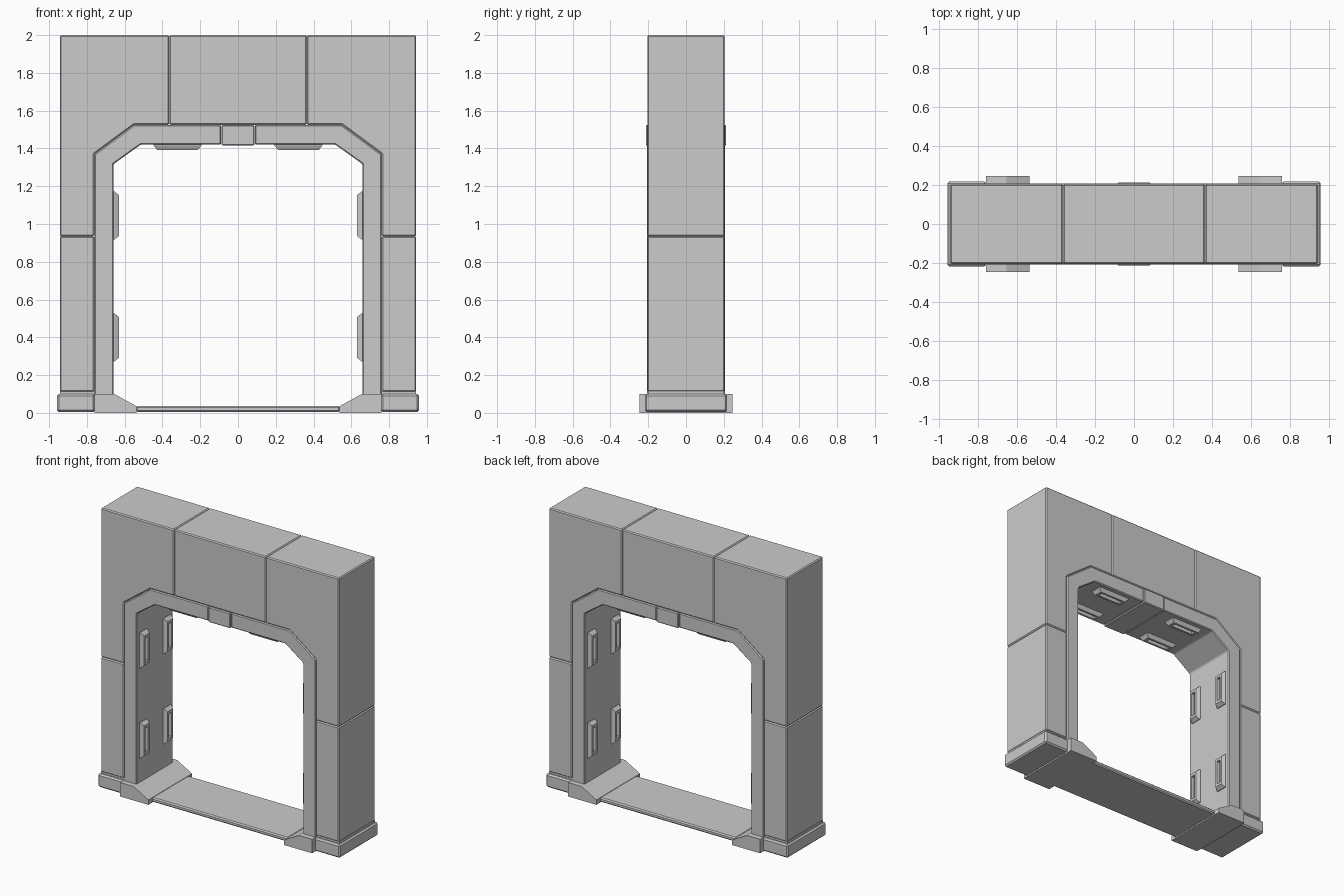
import bpy, bmesh
from mathutils import Vector

if "Cube" in bpy.data.objects:
    bpy.data.objects.remove(bpy.data.objects["Cube"])


def finish(name, bm, bevel=0.0, mirror=""):
    bmesh.ops.recalc_face_normals(bm, faces=bm.faces)
    me = bpy.data.meshes.new(name)
    bm.to_mesh(me)
    bm.free()
    ob = bpy.data.objects.new(name, me)
    bpy.context.collection.objects.link(ob)
    if bevel:
        m = ob.modifiers.new("Bevel", "BEVEL")
        m.width, m.segments, m.limit_method = bevel, 1, "ANGLE"
    if mirror:
        m = ob.modifiers.new("Mirror", "MIRROR")
        m.use_axis = ["x" in mirror, "y" in mirror, False]
        m.use_mirror_merge = False
    return ob


def prism(name, pts, depth, bevel=0.0, mirror=""):
    """Extrude an x-z outline through the wall, from -depth to +depth in y."""
    bm = bmesh.new()
    face = bm.faces.new([bm.verts.new((x, -depth, z)) for x, z in pts])
    new = bmesh.ops.extrude_face_region(bm, geom=[face])["geom"]
    bmesh.ops.translate(bm, vec=(0, 2 * depth, 0),
                        verts=[v for v in new if isinstance(v, bmesh.types.BMVert)])
    return finish(name, bm, bevel, mirror)


def box(name, x0, x1, z0, z1, depth, bevel=0.0, mirror=""):
    return prism(name, [(x0, z0), (x1, z0), (x1, z1), (x0, z1)], depth, bevel, mirror)


def lamp(name, centre, along, out):
    """Tapered rim with a recessed slot, mirrored to all four positions."""
    c, a, o = Vector(centre), Vector(along), Vector(out)
    w = Vector((0, 1, 0))
    bm = bmesh.new()
    rings = []
    # half length, half width, height for each step of the rim
    for l, b, h in [(.127, .042, -.003), (.127, .042, .004), (.107, .03, .029),
                    (.087, .015, .029), (.082, .013, .008)]:
        rings.append([bm.verts.new(c + a * l * i + w * b * j + o * h)
                      for i, j in ((-1, -1), (1, -1), (1, 1), (-1, 1))])
    for r, s in zip(rings, rings[1:]):
        for k in range(4):
            n = (k + 1) % 4
            bm.faces.new((r[k], r[n], s[n], s[k]))
    bm.faces.new(rings[0])
    bm.faces.new(rings[-1])
    finish(name, bm, 0, "xy")


# Wall blocks, chamfered so the joints read as grooves
prism("upper_corner_block", [(-.943, .935), (-.943, 2), (-.364, 2), (-.364, 1.525),
                             (-.55, 1.525), (-.76, 1.37), (-.76, .935)], .205, .007, "x")
box("top_centre_block", -.364, .364, 1.525, 2, .205, .007)
box("lower_side_block", -.943, -.76, .112, .935, .205, .007, "x")

# Door frame halves and keystone
prism("door_frame", [(-.76, .02), (-.76, 1.37), (-.55, 1.525), (-.09, 1.525), (-.09, 1.42),
                     (-.515, 1.42), (-.658, 1.318), (-.658, .02)], .207, .006, "x")
box("keystone", -.087, .087, 1.415, 1.525, .213, .006)

# Plinths under the wall
box("plinth_neck", -.943, -.755, .09, .115, .2, 0, "x")
box("plinth", -.958, -.757, .004, .1, .218, .01, "x")

# Sloping feet and threshold
prism("foot", [(-.76, 0), (-.76, .1), (-.655, .1), (-.537, .035), (-.537, 0)], .247, 0, "x")
box("threshold", -.54, .54, .005, .036, .207, .008)

# Recessed lamps on the jambs and lintel
for label, z in (("lower", .4), ("upper", 1.045)):
    lamp(label + "_jamb_lamp", (-.658, -.133, z), (0, 0, 1), (1, 0, 0))
lamp("lintel_lamp", (-.32, -.133, 1.42), (1, 0, 0), (0, 0, -1))
